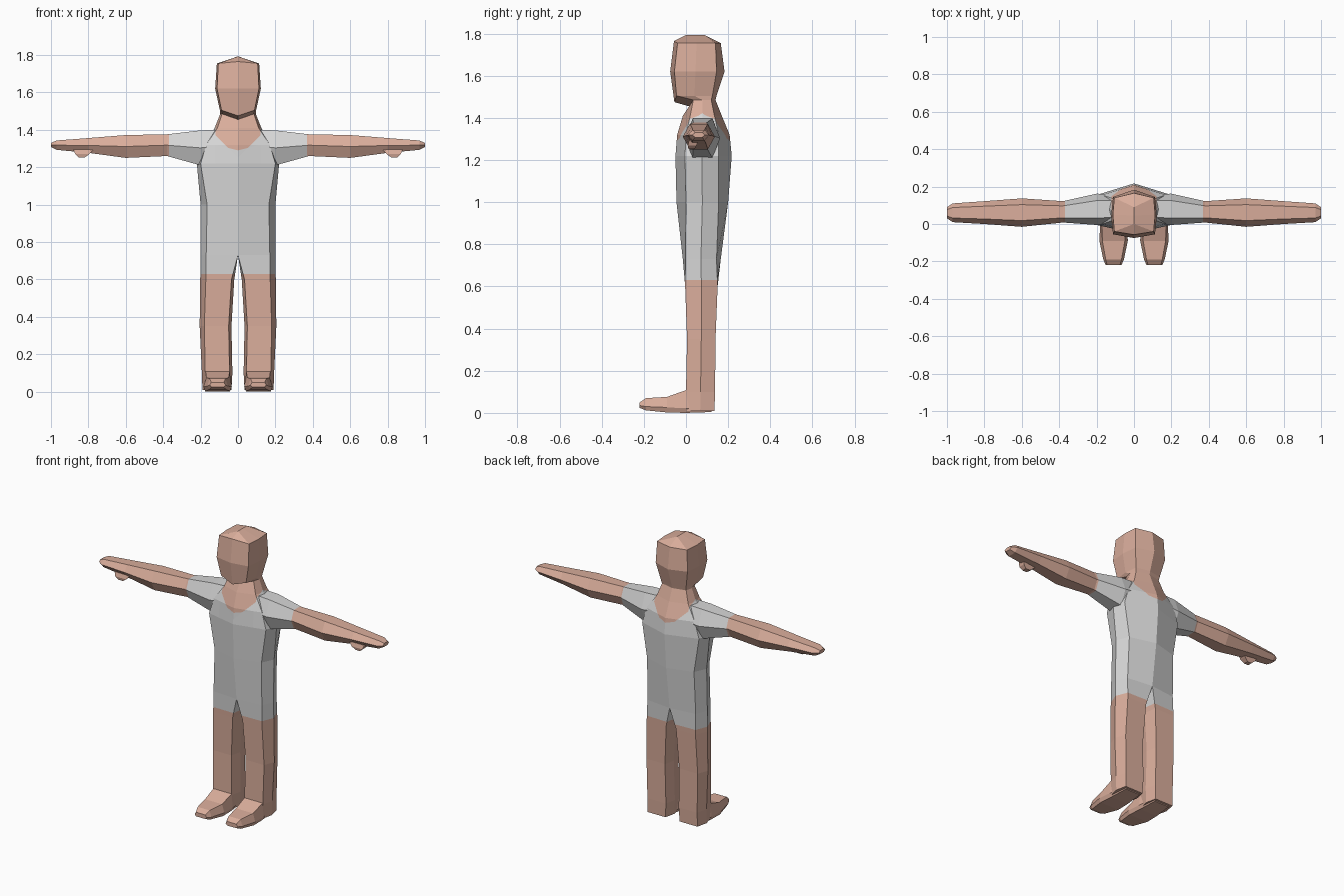
import bpy, bmesh
from mathutils import Vector

if "Cube" in bpy.data.objects:
    bpy.data.objects.remove(bpy.data.objects["Cube"])


def material(name, rgb):
    m = bpy.data.materials.new(name)
    m.diffuse_color = (*rgb, 1)
    m.use_nodes = True
    m.node_tree.nodes["Principled BSDF"].inputs["Base Color"].default_value = m.diffuse_color
    return m


SKIN = material("skin", (0.70, 0.42, 0.33))
CLOTH = material("grey_cloth", (0.67, 0.67, 0.67))


def loft(rings, cap_start=True, cap_end=True):
    """Join closed rings of points; faces on the mirror plane are left out."""
    bm = bmesh.new()
    vs = [[bm.verts.new(p) for p in r] for r in rings]
    n = len(vs[0])
    for a, b in zip(vs, vs[1:]):
        for i in range(n):
            q = (a[i], a[(i + 1) % n], b[(i + 1) % n], b[i])
            if max(abs(v.co.x) for v in q) > 1e-4:
                bm.faces.new(q)
    if cap_start:
        bm.faces.new(vs[0])
    if cap_end:
        bm.faces.new(vs[-1])
    bmesh.ops.remove_doubles(bm, verts=bm.verts, dist=1e-4)
    return bm


def cut(bm, co, no, test=lambda c: True):
    faces = [f for f in bm.faces if test(f.calc_center_median())]
    geom = set(faces)
    for f in faces:
        geom.update(f.edges)
        geom.update(f.verts)
    bmesh.ops.bisect_plane(bm, geom=list(geom), plane_co=co, plane_no=no)


def finish(name, bm, is_cloth=lambda c: False):
    """Colour by rule, then mirror to the other side."""
    bmesh.ops.recalc_face_normals(bm, faces=bm.faces)
    for f in bm.faces:
        f.material_index = int(is_cloth(f.calc_center_median()))
    me = bpy.data.meshes.new(name)
    bm.to_mesh(me)
    bm.free()
    me.materials.append(SKIN)
    me.materials.append(CLOTH)
    ob = bpy.data.objects.new(name, me)
    bpy.context.collection.objects.link(ob)
    mod = ob.modifiers.new("mirror", 'MIRROR')
    mod.use_clip = True
    return ob


# Legs: z, inner x, corner x, side x, front y, back y
legs = [
    (.010, .050, .175, .190, .000, .135),
    (.100, .045, .175, .193, .000, .138),
    (.350, .050, .180, .205, .005, .140),
    (.600, .035, .172, .202, -.004, .150),
]
# Torso, neck, head: z, front z offset, corner x, side x,
# front y, front corner y, back corner y, back y
trunk = [
    (.730, 0, .170, .200, -.015, -.003, .145, .165),
    (1.00, 0, .165, .200, -.045, .000, .155, .200),
    (1.22, 0, .200, .220, -.050, -.005, .155, .217),
    (1.32, 0, .170, .180, -.042, .000, .155, .207),
    (1.41, 0, .110, .125, -.015, .020, .135, .170),
    (1.485, -.03, .085, .095, .015, .035, .120, .140),
    (1.505, -.03, .088, .097, -.055, -.045, .125, .145),
    (1.62, 0, .112, .122, -.075, -.055, .145, .183),
    (1.755, .01, .105, .113, -.057, -.040, .140, .165),
    (1.793, 0, 0, 0, 0, 0, .090, .090),
]
rings = []
for z, xi, xc, xs, yf, yb in legs:
    ym = (yf + yb) / 2
    rings.append([(xi, yf, z), (xc, yf, z), (xs, ym, z),
                  (xc, yb, z), (xi, yb, z), (xi - .015, ym, z)])
for z, dz, xc, xs, yf, yc, yd, yb in trunk:
    ym = (yc + yd) / 2
    rings.append([(0, yf, z + dz), (xc, yc, z), (xs, ym, z),
                  (xc, yd, z), (0, yb, z), (0, ym, z)])
body = loft(rings, cap_end=False)

# Cut the trouser hem and the rounded neckline
cut(body, (0, 0, .63), (0, 0, 1))
neck = [((0, 0, 1.29), Vector((-.25, 0, 1))),
        ((.06, 0, 1.31), Vector((-1, 0, 1))),
        ((.12, 0, 1.37), Vector((-1, 0, 0)))]
for co, no in neck:
    cut(body, co, no, lambda c: 1.2 < c.z < 1.47)


def body_cloth(c):
    in_neck = all((c - Vector(co)).dot(no) > 0 for co, no in neck)
    return .63 < c.z < 1.445 and not in_neck


finish("body", body, body_cloth)

# Arms with hands: x, top z, bottom z, front y, back y
arms = [
    (.12, 1.400, 1.225, .000, .160),
    (.20, 1.397, 1.210, -.005, .162),
    (.38, 1.376, 1.260, .008, .122),
    (.60, 1.372, 1.250, -.015, .137),
    (.80, 1.356, 1.277, .000, .122),
    (.97, 1.343, 1.293, .010, .110),
    (1.0, 1.330, 1.308, .030, .090),
]
rings = []
for x, zt, zb, y0, y1 in arms:
    zm, d = (zt + zb) / 2, (y1 - y0) * .22
    rings.append([(x, y0, zm), (x, y0 + d, zt), (x, y1 - d, zt),
                  (x, y1, zm), (x, y1 - d, zb), (x, y0 + d, zb)])
arm = loft(rings)
cut(arm, (.37, 0, 0), (1, 0, 0))
finish("arms", arm, lambda c: c.x < .37)

# Thumbs
finish("thumbs", loft([
    [(x0, y0, z), (x1, y0, z), (x1, y1, z), (x0, y1, z)]
    for x0, x1, y0, y1, z in [(.77, .88, .015, .060, 1.295),
                              (.795, .87, .008, .050, 1.270),
                              (.82, .85, .012, .042, 1.252)]]))

# Feet: y, lower half width, upper half width, sole z, edge z, top z
feet = [
    (.120, .062, .050, .004, .020, .080),
    (.000, .072, .064, .000, .022, .108),
    (-.09, .076, .060, .002, .026, .076),
    (-.19, .055, .042, .012, .030, .070),
    (-.22, .042, .034, .024, .035, .050),
]
rings = []
for y, wl, wu, zs, ze, zt in feet:
    c = .109
    rings.append([(c - wl + .01, y, zs), (c + wl - .01, y, zs), (c + wl, y, ze),
                  (c + wu, y, zt), (c - wu, y, zt), (c - wl, y, ze)])
finish("feet", loft(rings))
